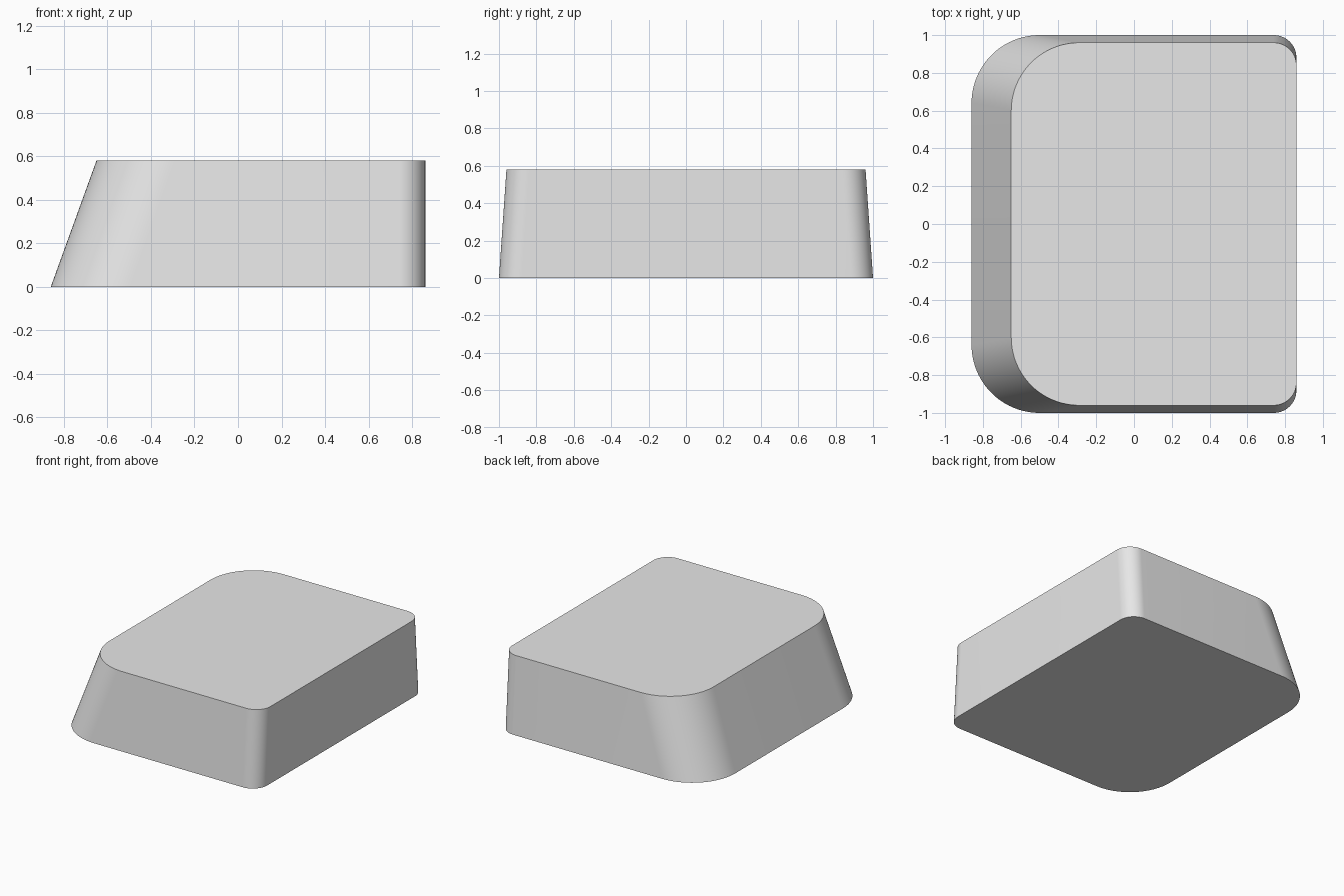
import bpy
import bmesh
from math import cos, sin, pi, radians

cube = bpy.data.objects.get("Cube")
if cube:
    bpy.data.objects.remove(cube, do_unlink=True)

HEIGHT = 0.58
STEPS = 24
BIG, SMALL = 0.36, 0.12  # corner radii at the sloped and the upright end


def rounded_outline(left, right, half_width, z):
    """Counter-clockwise rounded rectangle with a radius per end."""
    corners = [
        (right - SMALL, half_width - SMALL, SMALL),
        (left + BIG, half_width - BIG, BIG),
        (left + BIG, BIG - half_width, BIG),
        (right - SMALL, SMALL - half_width, SMALL),
    ]
    points = []
    for quarter, (cx, cy, r) in enumerate(corners):
        for i in range(STEPS + 1):
            a = (quarter + i / STEPS) * pi / 2
            points.append((cx + r * cos(a), cy + r * sin(a), z))
    return points


# Plain grey material
grey = bpy.data.materials.new("light grey")
grey.use_nodes = True
colour = (0.8, 0.8, 0.8, 1)
grey.diffuse_color = colour
grey.node_tree.nodes["Principled BSDF"].inputs["Base Color"].default_value = colour

# Tapered block lofted between the bottom and top outlines
bm = bmesh.new()
bottom = [bm.verts.new(p) for p in rounded_outline(-0.86, 0.86, 1.0, 0)]
top = [bm.verts.new(p) for p in rounded_outline(-0.65, 0.86, 0.96, HEIGHT)]
count = len(bottom)
for i in range(count):
    j = (i + 1) % count
    bm.faces.new((bottom[i], bottom[j], top[j], top[i]))
bm.faces.new(top)
bm.faces.new(bottom[::-1])

mesh = bpy.data.meshes.new("tapered_block")
bm.to_mesh(mesh)
bm.free()
mesh.materials.append(grey)
block = bpy.data.objects.new("tapered_block", mesh)
bpy.context.collection.objects.link(block)

# Smooth walls with crisp rims
bpy.ops.object.select_all(action="DESELECT")
block.select_set(True)
bpy.context.view_layer.objects.active = block
bpy.ops.object.shade_smooth_by_angle(angle=radians(30))
